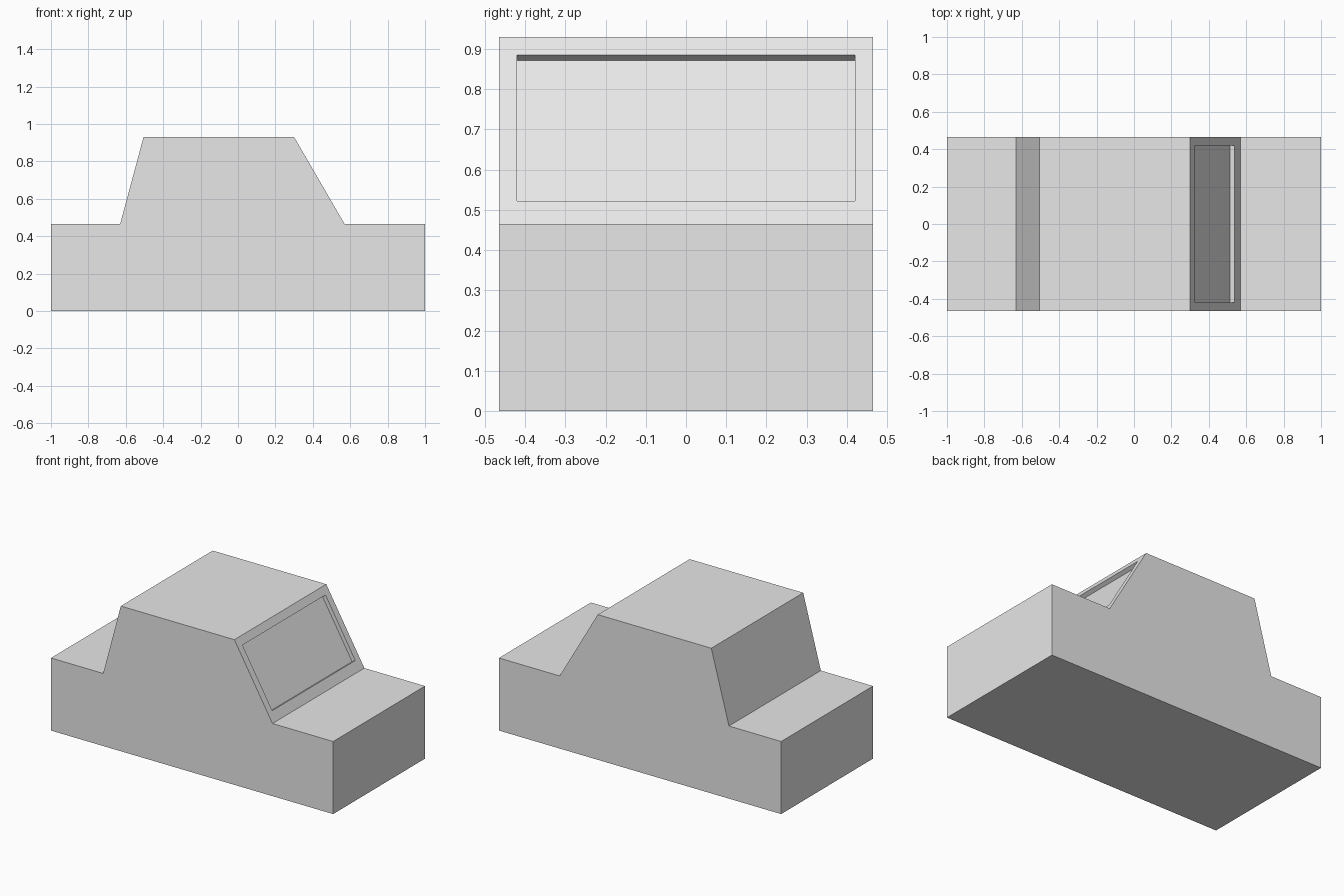
import bpy
import bmesh
from mathutils import Vector

cube = bpy.data.objects.get("Cube")
if cube:
    bpy.data.objects.remove(cube, do_unlink=True)

HALF_WIDTH = 0.465
WINDOW_HALF_WIDTH = 0.42
WINDOW_LOW, WINDOW_HIGH = 0.522, 0.885
WINDOW_DEPTH = 0.026

# Body paint
paint = bpy.data.materials.new("light_grey")
paint.use_nodes = True
colour = (0.8, 0.8, 0.8, 1)
paint.diffuse_color = colour
paint.node_tree.nodes["Principled BSDF"].inputs["Base Color"].default_value = colour

# Car side profile, extruded across the width
profile = [(-1, 0), (1, 0), (1, 0.465), (0.57, 0.465),
           (0.3, 0.93), (-0.505, 0.93), (-0.63, 0.465), (-1, 0.465)]
bm = bmesh.new()
side = bm.faces.new([bm.verts.new((x, -HALF_WIDTH, z)) for x, z in profile])
extruded = bmesh.ops.extrude_face_region(bm, geom=[side], use_keep_orig=True)
far_verts = [v for v in extruded["geom"] if isinstance(v, bmesh.types.BMVert)]
bmesh.ops.translate(bm, verts=far_verts, vec=(0, 2 * HALF_WIDTH, 0))
bmesh.ops.recalc_face_normals(bm, faces=bm.faces)
bm.normal_update()

# Windscreen: framed and sunk into the sloping face
screen = next(f for f in bm.faces if f.normal.x > 0.5 and f.normal.z > 0.2)
inward = -screen.normal.copy()
bottom, top = Vector((0.57, 0, 0.465)), Vector((0.3, 0, 0.93))
bmesh.ops.inset_individual(bm, faces=[screen], thickness=0.04)
middle = (bottom.z + top.z) / 2
for v in screen.verts:
    z = WINDOW_HIGH if v.co.z > middle else WINDOW_LOW
    spot = bottom.lerp(top, (z - bottom.z) / (top.z - bottom.z))
    spot.y = WINDOW_HALF_WIDTH if v.co.y > 0 else -WINDOW_HALF_WIDTH
    v.co = spot
bmesh.ops.inset_individual(bm, faces=[screen], thickness=0.001)
for v in screen.verts:
    z = WINDOW_HIGH if v.co.z > middle else WINDOW_LOW
    spot = bottom.lerp(top, (z - bottom.z) / (top.z - bottom.z))
    spot.y = WINDOW_HALF_WIDTH if v.co.y > 0 else -WINDOW_HALF_WIDTH
    v.co = spot + inward * WINDOW_DEPTH
bm.normal_update()

mesh = bpy.data.meshes.new("car_body")
bm.to_mesh(mesh)
bm.free()
mesh.materials.append(paint)
body = bpy.data.objects.new("car_body", mesh)
bpy.context.collection.objects.link(body)
